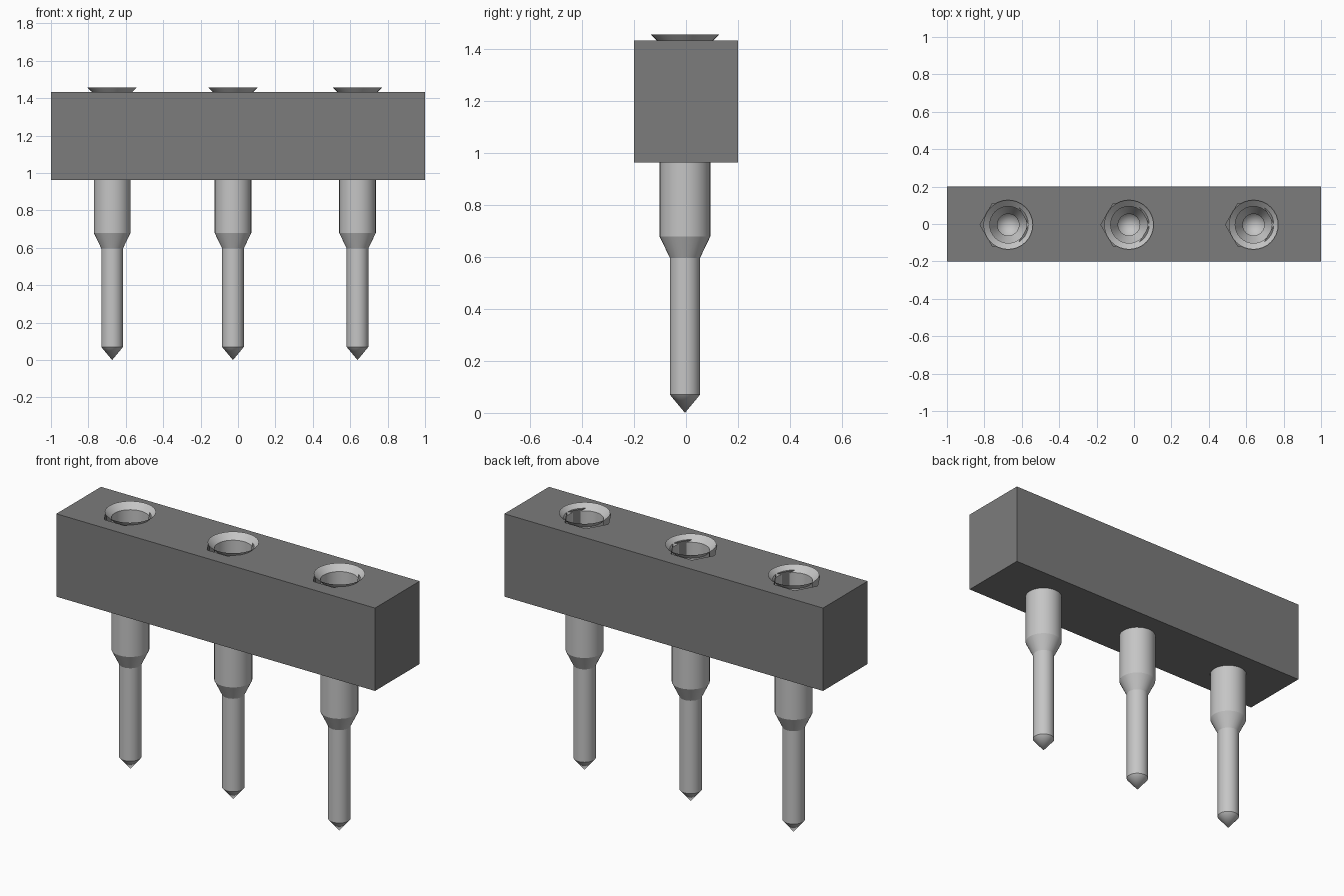
import bpy, bmesh, math
from mathutils import Matrix

if "Cube" in bpy.data.objects:
    bpy.data.objects.remove(bpy.data.objects["Cube"], do_unlink=True)


def material(name, v):
    m = bpy.data.materials.new(name)
    m.use_nodes = True
    m.diffuse_color = (v, v, v, 1)
    m.node_tree.nodes["Principled BSDF"].inputs["Base Color"].default_value = (v, v, v, 1)
    return m


HOUSING = material("dark grey plastic", 0.2)
METAL = material("light grey metal", 0.56)
PIN_X = {"right": -0.673, "middle": -0.027, "left": 0.639}
PIN_Y = -0.004


def add_object(name, bm, mat):
    mesh = bpy.data.meshes.new(name)
    bm.to_mesh(mesh)
    bm.free()
    ob = bpy.data.objects.new(name, mesh)
    bpy.context.collection.objects.link(ob)
    mesh.materials.append(mat)
    return ob


def activate(ob):
    bpy.ops.object.select_all(action='DESELECT')
    ob.select_set(True)
    bpy.context.view_layer.objects.active = ob


def prisms(name, sides, radius, z0, z1, dx):
    # one upright prism at every pin position
    bm = bmesh.new()
    for x in PIN_X.values():
        bmesh.ops.create_cone(bm, cap_ends=True, segments=sides, radius1=radius,
                              radius2=radius, depth=z1 - z0,
                              matrix=Matrix.Translation((x + dx, PIN_Y, (z0 + z1) / 2))
                              @ Matrix.Rotation(math.pi / 2, 4, 'Z'))
    bmesh.ops.recalc_face_normals(bm, faces=bm.faces)
    ob = add_object(name, bm, HOUSING)
    ob.hide_render = True
    return ob


# housing block with hexagonal sockets and round outlets
bm = bmesh.new()
bmesh.ops.create_cube(bm, size=1, matrix=Matrix.Translation((0, 0, 1.199))
                      @ Matrix.Diagonal((2, 0.4, 0.47, 1)))
housing = add_object("housing", bm, HOUSING)
cutters = [prisms("socket_cutter", 6, 0.13, 0.985, 1.6, -0.02),
           prisms("outlet_cutter", 32, 0.0985, 0.9, 1.0, 0)]
activate(housing)
for cutter in cutters:
    mod = housing.modifiers.new(cutter.name, 'BOOLEAN')
    mod.object = cutter
    mod.operation = 'DIFFERENCE'
    mod.solver = 'EXACT'
    bpy.ops.object.modifier_apply(modifier=mod.name)
    bpy.data.objects.remove(cutter, do_unlink=True)

# hollow turned pins: pointed tip, shank, shoulder, barrel and flared mouth
PROFILE = [(0, 0), (0.058, 0.07), (0.058, 0.597), (0.098, 0.68),
           (0.098, 1.424), (0.132, 1.457)]
for side, x in PIN_X.items():
    bm = bmesh.new()
    verts = [bm.verts.new((r, 0, z)) for r, z in PROFILE]
    edges = [bm.edges.new(pair) for pair in zip(verts, verts[1:])]
    bmesh.ops.spin(bm, geom=verts + edges, cent=(0, 0, 0), axis=(0, 0, 1),
                   angle=math.tau, steps=32, use_duplicate=False)
    bmesh.ops.remove_doubles(bm, verts=bm.verts, dist=0.0005)
    bmesh.ops.recalc_face_normals(bm, faces=bm.faces)
    if sum(f.normal.dot(f.calc_center_median()) for f in bm.faces
           if abs(f.normal.z) < 0.1) < 0:
        bmesh.ops.reverse_faces(bm, faces=bm.faces)
    pin = add_object(side + "_pin", bm, METAL)
    pin.location = (x, PIN_Y, 0)
    activate(pin)
    bpy.ops.object.shade_smooth_by_angle(angle=math.radians(25))
